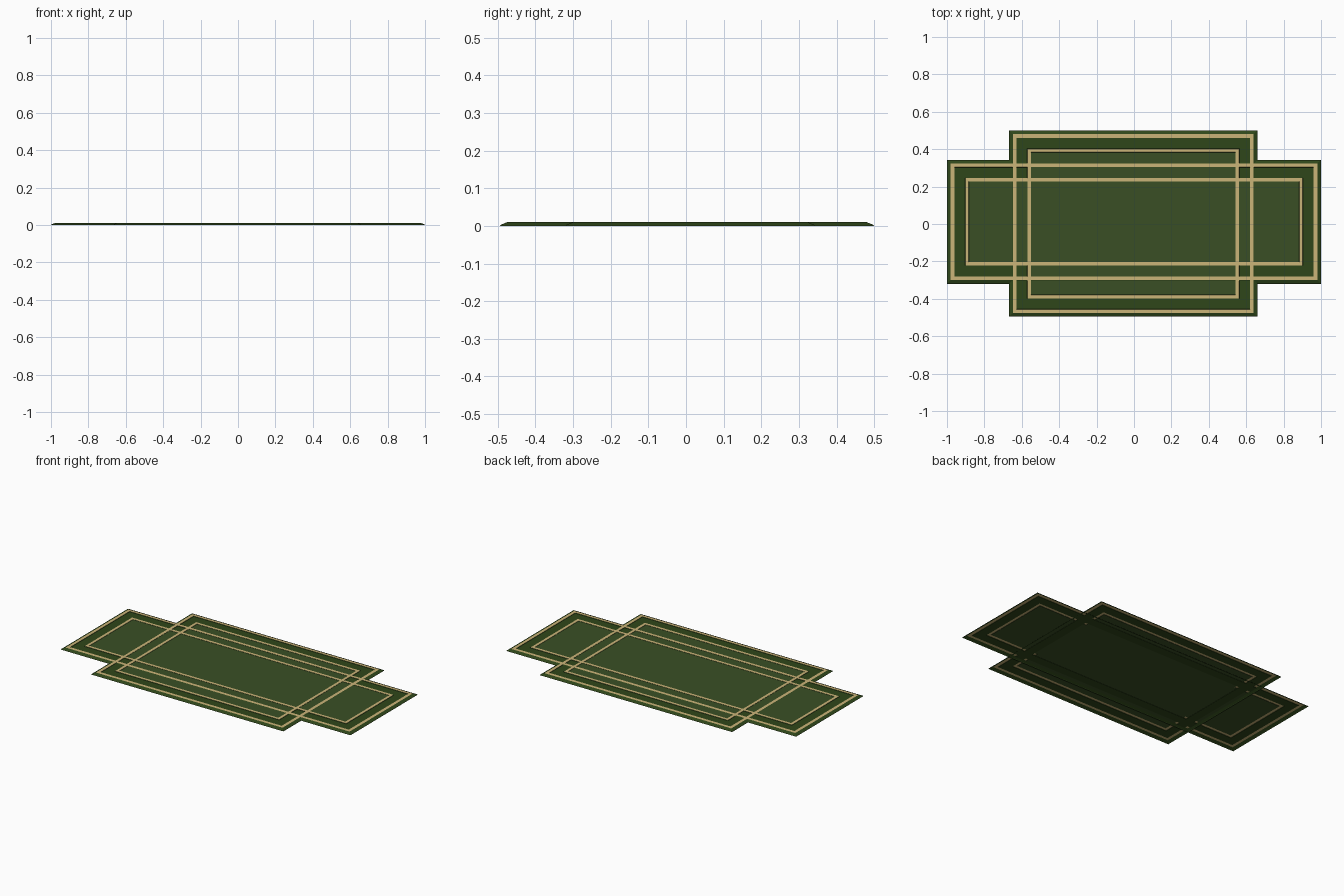
import bpy, bmesh

if "Cube" in bpy.data.objects:
    bpy.data.objects.remove(bpy.data.objects["Cube"])


def material(name, color):
    m = bpy.data.materials.new(name)
    m.diffuse_color = (*color, 1)
    m.use_nodes = True
    m.node_tree.nodes["Principled BSDF"].inputs["Base Color"].default_value = m.diffuse_color
    return m


MATS = [material("dark_green", (0.028, 0.062, 0.010)),
        material("field_green", (0.042, 0.078, 0.018)),
        material("gold_trim", (0.60, 0.46, 0.19))]

# Cross-section from the rim inward: inset, height, material of the next strip
PROFILE = [(0.000, 0.000, 0), (0.003, 0.003, 0), (0.020, 0.010, 2), (0.039, 0.010, 0),
           (0.040, 0.008, 0), (0.097, 0.008, 0), (0.098, 0.010, 2),
           (0.116, 0.010, 1), (0.117, 0.009, 1)]


def rug_panel(name, x0, x1, y0, y1):
    bm = bmesh.new()
    rings = []
    for d, z, _ in PROFILE:
        corners = [(x0 + d, y0 + d), (x1 - d, y0 + d), (x1 - d, y1 - d), (x0 + d, y1 - d)]
        rings.append([bm.verts.new((x, y, z)) for x, y in corners])
    for outer, inner, (_, _, mat) in zip(rings, rings[1:], PROFILE):
        for i in range(4):
            j = (i + 1) % 4
            f = bm.faces.new((outer[i], outer[j], inner[j], inner[i]))
            f.material_index = mat
    bm.faces.new(rings[-1]).material_index = PROFILE[-1][2]
    me = bpy.data.meshes.new(name)
    bm.to_mesh(me)
    bm.free()
    for m in MATS:
        me.materials.append(m)
    ob = bpy.data.objects.new(name, me)
    bpy.context.collection.objects.link(ob)


# Two overlapping panels form the stepped outline; undersides stay open
rug_panel("long_rug_panel", -1.0, 1.0, -0.32, 0.343)
rug_panel("wide_rug_panel", -0.668, 0.66, -0.495, 0.5)
